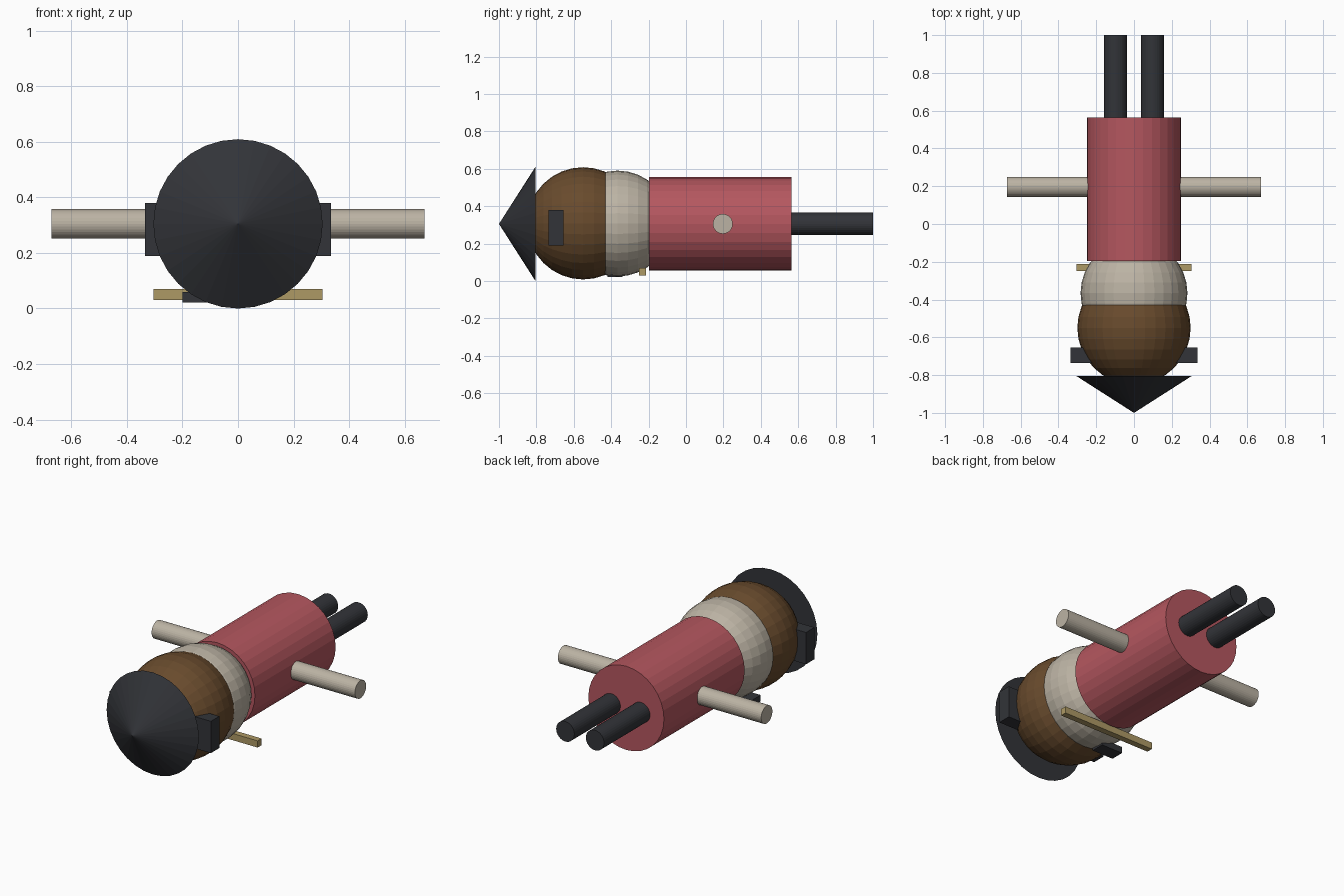
import bpy
from math import pi

if "Cube" in bpy.data.objects:
    bpy.data.objects.remove(bpy.data.objects["Cube"])

AXIS = {'X': (0, pi / 2, 0), 'Y': (pi / 2, 0, 0)}
MID = 0.305  # height of the body axis


def colour(name, rgb):
    m = bpy.data.materials.new(name)
    m.diffuse_color = (*rgb, 1)
    m.use_nodes = True
    m.node_tree.nodes["Principled BSDF"].inputs["Base Color"].default_value = m.diffuse_color
    return m


RED = colour("red", (0.46, 0.095, 0.115))
BROWN = colour("brown", (0.14, 0.07, 0.026))
CREAM = colour("cream", (0.50, 0.45, 0.37))
DARK = colour("dark", (0.032, 0.034, 0.04))
GOLD = colour("gold", (0.42, 0.32, 0.13))


def finish(name, mat):
    ob = bpy.context.object
    ob.name = name
    ob.data.materials.append(mat)
    return ob


def rod(name, mat, axis, radius, a, b, centre):
    """Cylinder along an axis from a to b."""
    loc = list(centre)
    loc['XY'.index(axis)] = (a + b) / 2
    bpy.ops.mesh.primitive_cylinder_add(vertices=32, radius=radius, depth=abs(b - a),
                                        location=loc, rotation=AXIS[axis])
    return finish(name, mat)


def ball(name, mat, radius, y, z):
    bpy.ops.mesh.primitive_uv_sphere_add(segments=32, ring_count=16, radius=radius,
                                         location=(0, y, z), rotation=AXIS['Y'])
    return finish(name, mat)


def box(name, mat, lo, hi):
    bpy.ops.mesh.primitive_cube_add(size=1, location=[(p + q) / 2 for p, q in zip(lo, hi)])
    ob = finish(name, mat)
    ob.scale = [q - p for p, q in zip(lo, hi)]
    return ob


# torso, head and hair
rod("torso", RED, 'Y', 0.25, -0.197, 0.565, (0, 0, MID))
ball("head", CREAM, 0.283, -0.366, 0.307)
ball("hair", BROWN, 0.30, -0.55, 0.308)

# pointed cap, tip facing forward
bpy.ops.mesh.primitive_cone_add(vertices=32, radius1=MID, depth=0.195,
                                location=(0, -0.9025, MID), rotation=AXIS['Y'])
finish("cap", DARK)

# paired limbs and ear blocks
for side, s in (("left", -1), ("right", 1)):
    rod(side + "_arm", CREAM, 'X', 0.053, s * 0.20, s * 0.672, (0, 0.197, MID))
    rod(side + "_leg", DARK, 'Y', 0.06, 0.50, 1.0, (s * 0.098, 0, MID))
    xs = sorted((s * 0.20, s * 0.335))
    box(side + "_ear_block", DARK, (xs[0], -0.735, 0.19), (xs[1], -0.655, 0.38))

# thin bar and small block below the head
box("bar", GOLD, (-0.305, -0.25, 0.03), (0.305, -0.213, 0.07))
box("small_block", DARK, (-0.20, -0.42, 0.022), (-0.06, -0.34, 0.06))
